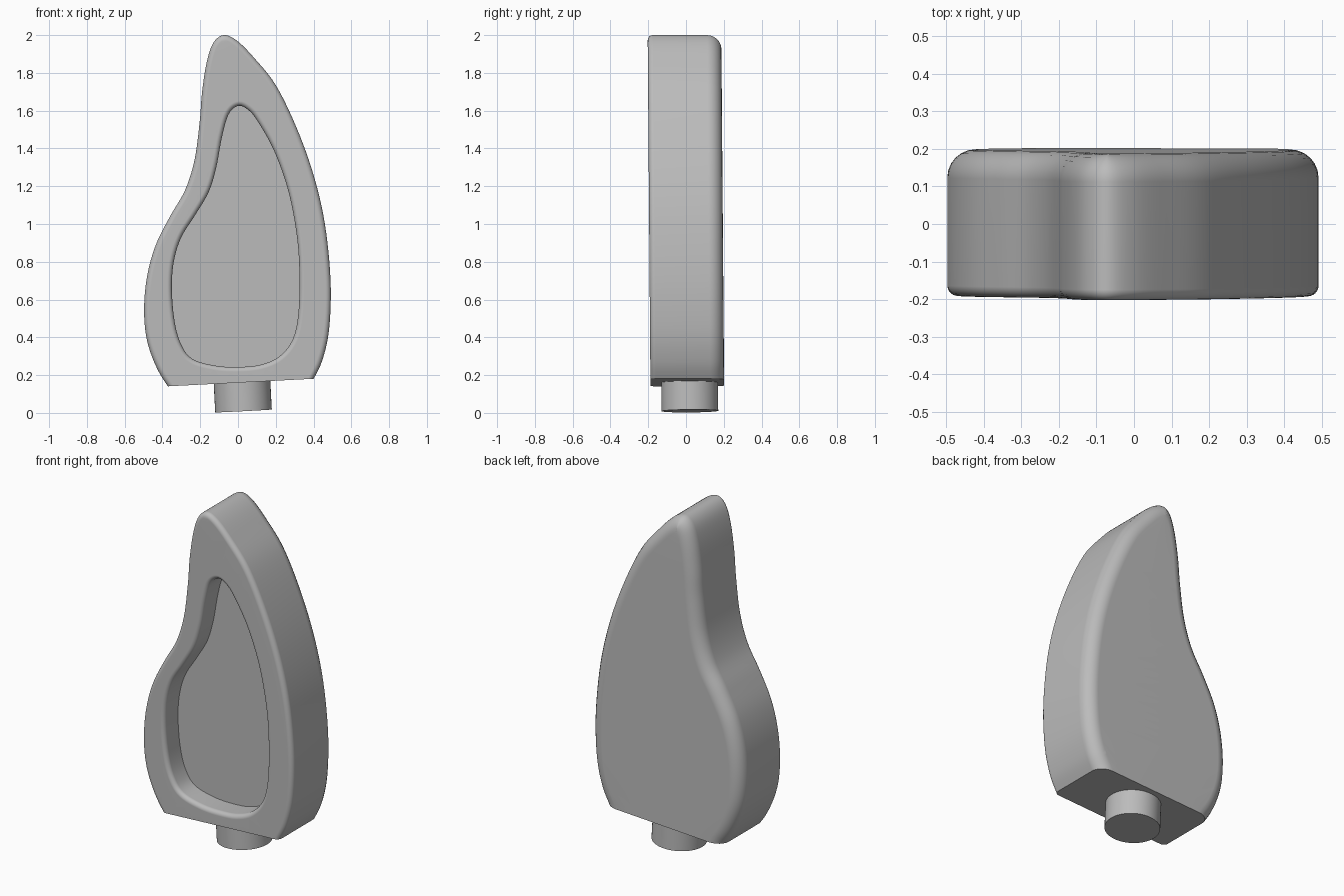
import bpy, bmesh, math
from mathutils import Vector

cube = bpy.data.objects.get("Cube")
if cube:
    bpy.data.objects.remove(cube, do_unlink=True)

grey = bpy.data.materials.new("plain grey")
grey.use_nodes = True
colour = (0.5, 0.5, 0.5, 1)
grey.diffuse_color = colour
grey.node_tree.nodes["Principled BSDF"].inputs["Base Color"].default_value = colour

# Profiles in the x-z plane, clockwise; the outline runs on below the base cut
OUTLINE = [(-.26, .02), (-.37, .14), (-.44, .26), (-.485, .4), (-.497, .56), (-.48, .73),
           (-.435, .89), (-.36, 1.04), (-.28, 1.18), (-.23, 1.34), (-.203, 1.54), (-.19, 1.7),
           (-.165, 1.86), (-.13, 1.96), (-.075, 2), (-.005, 1.97), (.085, 1.88), (.2, 1.735),
           (.31, 1.51), (.4, 1.26), (.46, 1), (.49, .7), (.483, .45), (.45, .29), (.4, .18), (.31, .04)]
RECESS = [(0, 1.625), (-.05, 1.58), (-.085, 1.46), (-.115, 1.3), (-.155, 1.17), (-.225, 1.05),
          (-.3, .93), (-.34, .8), (-.35, .65), (-.335, .48), (-.3, .36), (-.24, .285), (-.12, .25),
          (0, .243), (.12, .255), (.22, .3), (.29, .39), (.32, .53), (.325, .75), (.31, .95),
          (.265, 1.18), (.19, 1.39), (.1, 1.55), (.05, 1.607)][::-1]


def smooth_loop(points, steps=6):
    """Closed Catmull-Rom curve through the points."""
    p = [Vector(q) for q in points]
    n = len(p)
    loop = []
    for i in range(n):
        a, b, c, d = p[i - 1], p[i], p[(i + 1) % n], p[(i + 2) % n]
        for k in range(steps):
            t = k / steps
            loop.append(b + (c - a) * t / 2 + (2 * a - 5 * b + 4 * c - d) * t * t / 2
                        + (3 * b - a - 3 * c + d) * t ** 3 / 2)
    return loop


def inset(loop, amount):
    """Move a clockwise loop inwards along its normals."""
    out = []
    for i, p in enumerate(loop):
        t = (loop[(i + 1) % len(loop)] - loop[i - 1]).normalized()
        out.append(p + Vector((t.y, -t.x)) * amount)
    return out


def loft(bm, loop, sections):
    """Skin rings given as (inset, y); return the rings' edges."""
    rings = [[bm.verts.new((p.x, y, p.y)) for p in inset(loop, off)] for off, y in sections]
    n = len(loop)
    for r, s in zip(rings, rings[1:]):
        for i in range(n):
            j = (i + 1) % n
            bm.faces.new((r[i], r[j], s[j], s[i]))
    return [[bm.edges.get((r[i], r[(i + 1) % n])) for i in range(n)] for r in rings]


def finish(bm, name):
    bmesh.ops.recalc_face_normals(bm, faces=bm.faces)
    mesh = bpy.data.meshes.new(name)
    bm.to_mesh(mesh)
    bm.free()
    mesh.materials.append(grey)
    obj = bpy.data.objects.new(name, mesh)
    bpy.context.collection.objects.link(obj)
    bpy.ops.object.select_all(action='DESELECT')
    obj.select_set(True)
    bpy.context.view_layer.objects.active = obj
    bpy.ops.object.shade_smooth_by_angle(angle=math.radians(35))
    obj.modifiers.new("Flat face normals", 'WEIGHTED_NORMAL').keep_sharp = True
    return obj


# Body: wide rounding at the back, narrow rounding at the front
HALF, BACK, FRONT, DEPTH, RIM, SEG = .195, .075, .028, .13, .025, 6
quarter = [math.pi / 2 * k / SEG for k in range(SEG + 1)]
outer = [(BACK * (1 - math.sin(a)), HALF - BACK * (1 - math.cos(a))) for a in quarter]
outer += [(FRONT * (1 - math.cos(a)), -HALF + FRONT * (1 - math.sin(a))) for a in quarter]
bm = bmesh.new()
rings = loft(bm, smooth_loop(OUTLINE), outer)

# Recess: rounded rim, straight wall, flat floor
hole = [(-RIM * (1 - math.sin(a)), -HALF + RIM * (1 - math.cos(a))) for a in quarter]
hole.append((0, -HALF + DEPTH))
pocket = loft(bm, smooth_loop(RECESS), hole)
for edges in (rings[0], rings[-1] + pocket[0], pocket[-1]):
    bmesh.ops.triangle_fill(bm, edges=edges, use_beauty=True)

# Slanted flat base
tilt = math.atan2(.04, .77)
down = Vector((math.sin(tilt), 0, -math.cos(tilt)))
base = Vector((0, 0, .16))
cut = bmesh.ops.bisect_plane(bm, geom=bm.verts[:] + bm.edges[:] + bm.faces[:],
                             plane_co=base, plane_no=down, clear_outer=True)
rim = [e for e in cut["geom_cut"] if isinstance(e, bmesh.types.BMEdge)]
bmesh.ops.triangle_fill(bm, edges=rim, use_beauty=True)
for v in bm.verts:                      # slight forward lean
    v.co.y -= .008 * (v.co.z - 1)
finish(bm, "body")

# Mounting peg
bm = bmesh.new()
bmesh.ops.create_cone(bm, cap_ends=True, segments=64, radius1=.15, radius2=.15, depth=.2)
peg = finish(bm, "mounting_peg")
peg.rotation_euler = (math.radians(.45), -tilt, 0)
peg.location = (.024, .02, .11)
